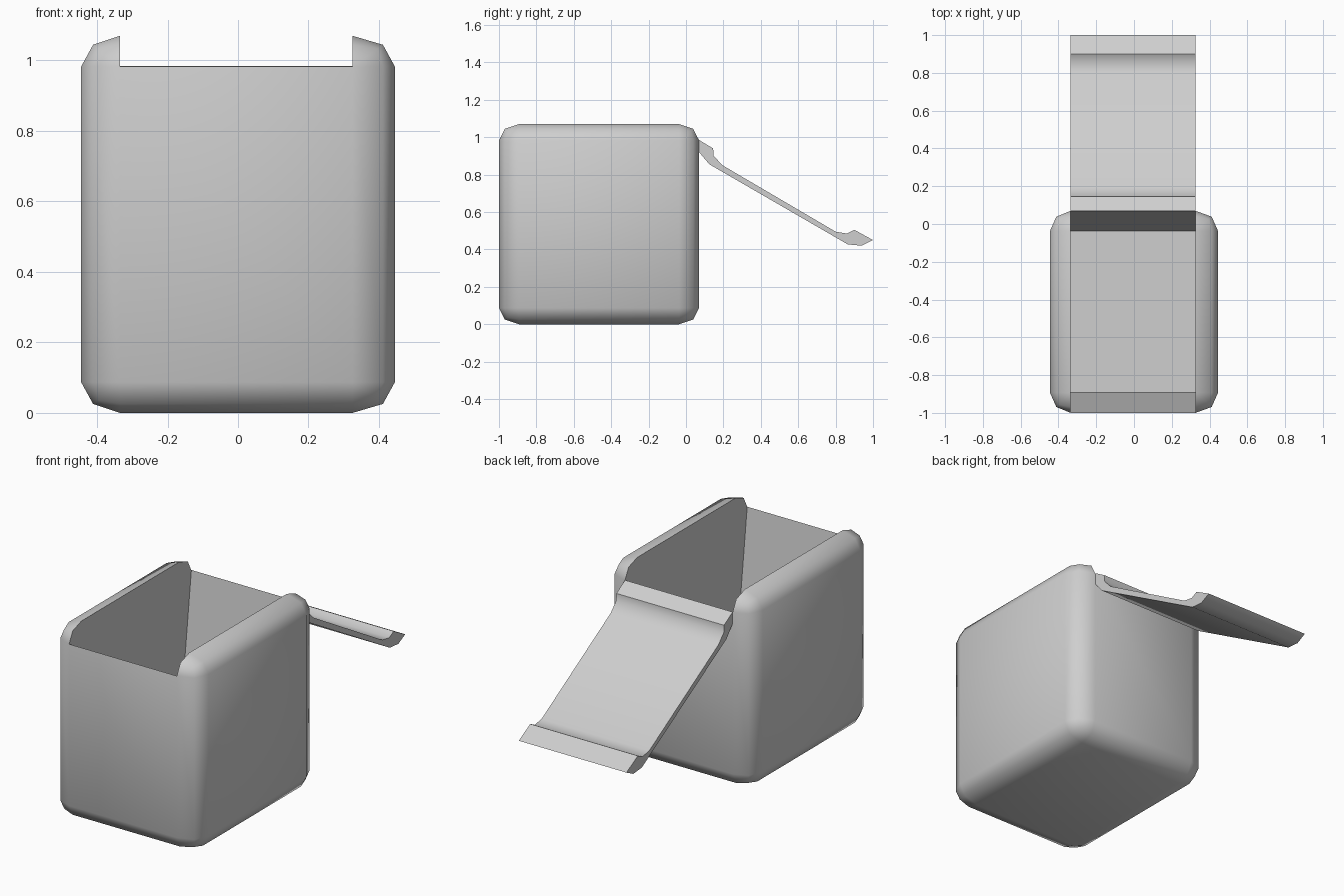
import bpy, bmesh, math
from mathutils import Vector

cube = bpy.data.objects.get("Cube")
if cube:
    bpy.data.objects.remove(cube, do_unlink=True)

grey = bpy.data.materials.new("plain_grey")
grey.use_nodes = True
colour = (0.62, 0.62, 0.62, 1)
grey.diffuse_color = colour
grey.node_tree.nodes["Principled BSDF"].inputs["Base Color"].default_value = colour


def finish(bm, name, angle):
    """Turn a bmesh into a smooth-shaded object with sharp edges kept."""
    bmesh.ops.recalc_face_normals(bm, faces=bm.faces)
    mesh = bpy.data.meshes.new(name)
    bm.to_mesh(mesh)
    bm.free()
    mesh.materials.append(grey)
    obj = bpy.data.objects.new(name, mesh)
    bpy.context.collection.objects.link(obj)
    bpy.ops.object.select_all(action='DESELECT')
    obj.select_set(True)
    bpy.context.view_layer.objects.active = obj
    bpy.ops.object.shade_smooth_by_angle(angle=math.radians(angle))
    return obj


# Box body: a rounded block, bevelled evenly and then scaled to size
SIZE = Vector((0.89, 1.07, 1.07))
ROUND = Vector((0.115, 0.107, 0.087))
CENTRE = Vector((0, -0.465, 0.535))
FLOOR = 0.1

bm = bmesh.new()
bmesh.ops.create_cube(bm, size=1)
for v in bm.verts:
    v.co = Vector(c * s / r for c, s, r in zip(v.co, SIZE, ROUND))
bmesh.ops.bevel(bm, geom=bm.edges[:], offset=1, segments=2,
                profile=0.5, affect='EDGES')
for v in bm.verts:
    v.co = Vector(c * r for c, r in zip(v.co, ROUND)) + CENTRE
    if abs(v.co.x) < 0.34:
        v.co.x -= 0.005

# Opening: remove the strip across the top between the two side rims
rim_z = SIZE.z - ROUND.z - 0.01
strip = [f for f in bm.faces
         if all(abs(v.co.x) < 0.345 and v.co.z > rim_z for v in f.verts)]
bmesh.ops.delete(bm, geom=strip, context='FACES')

# Lining: side walls, sloping end walls and floor
y_front = CENTRE.y - SIZE.y / 2 + ROUND.y
y_back = CENTRE.y + SIZE.y / 2 - ROUND.y
ends = []
for side in (-1, 1):
    rim = sorted((v for v in bm.verts if v.is_boundary and v.co.x * side > 0),
                 key=lambda v: v.co.y)
    x = rim[0].co.x
    front = bm.verts.new((x, y_front, FLOOR))
    back = bm.verts.new((x, y_back, FLOOR))
    ends.append((rim[0], front, back, rim[-1]))
    bm.faces.new(rim + [back, front])
for i in range(3):
    bm.faces.new((ends[0][i], ends[0][i + 1], ends[1][i + 1], ends[1][i]))
finish(bm, "box_body", 50)

# Open lid: side profile (y, z) pulled across the width of the opening
profile = [(0.07, 0.985), (0.145, 0.94), (0.148, 0.90), (0.195, 0.85),
           (0.80, 0.495), (0.86, 0.485), (0.90, 0.505), (1.0, 0.45),
           (0.94, 0.42), (0.865, 0.427), (0.125, 0.855), (0.07, 0.92)]
bm = bmesh.new()
face = bm.faces.new([bm.verts.new((-0.335, y, z)) for y, z in profile])
pulled = bmesh.ops.extrude_face_region(bm, geom=[face], use_keep_orig=True)["geom"]
bmesh.ops.translate(bm, vec=(0.66, 0, 0),
                    verts=[g for g in pulled if isinstance(g, bmesh.types.BMVert)])
finish(bm, "lid", 40)
